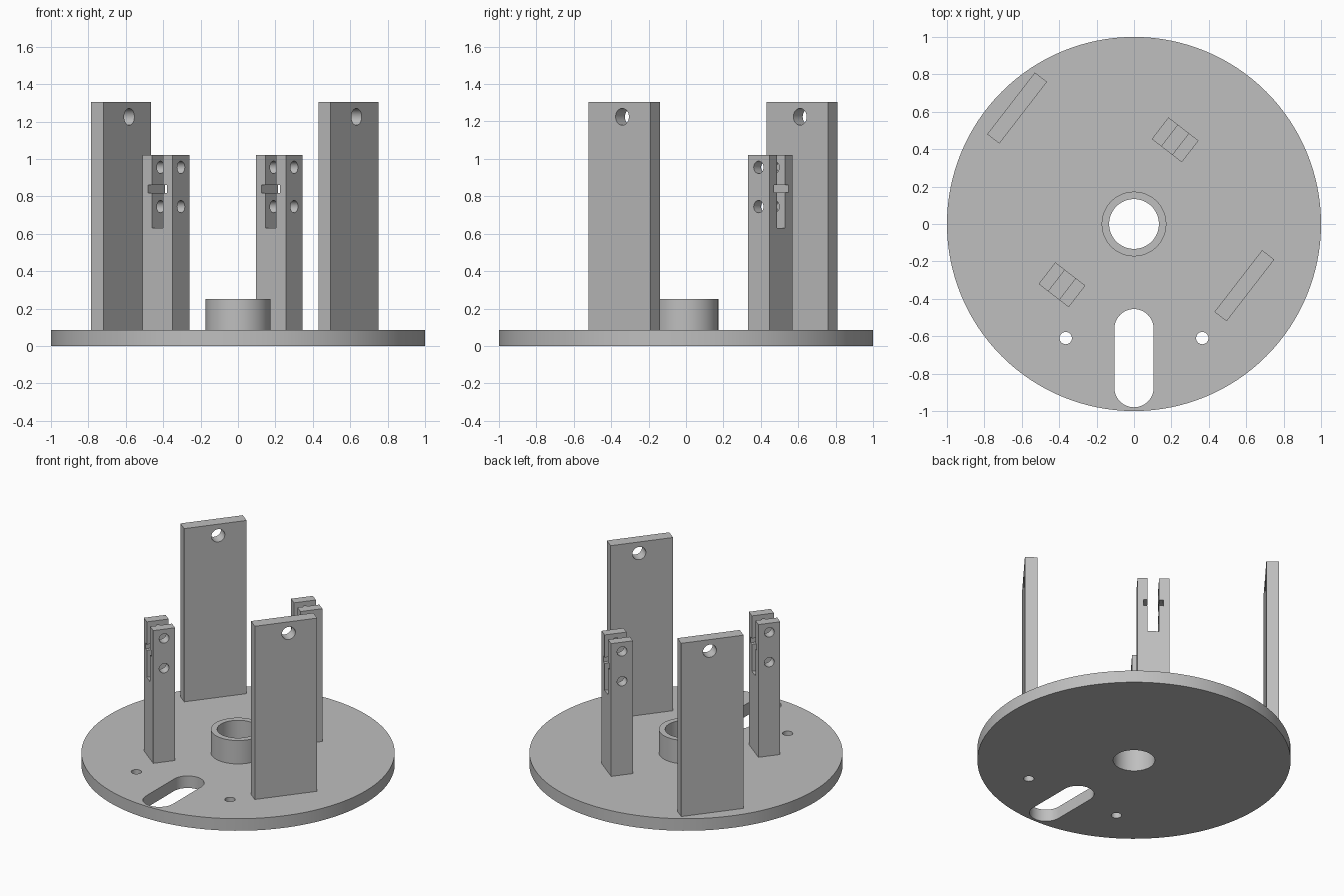
import bpy
import math
from mathutils import Matrix, Vector

if "Cube" in bpy.data.objects:
    bpy.data.objects.remove(bpy.data.objects["Cube"], do_unlink=True)

GREY = (0.52, 0.52, 0.52, 1.0)
grey = bpy.data.materials.new("plain grey")
grey.use_nodes = True
grey.diffuse_color = GREY
grey.node_tree.nodes["Principled BSDF"].inputs["Base Color"].default_value = GREY

BASE_TOP = 0.085
TURN = math.radians(52.3)  # plates and posts share one heading


def finish(obj, name):
    obj.name = name
    obj.data.name = name
    obj.data.materials.clear()
    obj.data.materials.append(grey)
    return obj


def box(name, size, centre):
    bpy.ops.mesh.primitive_cube_add(size=1)
    obj = bpy.context.object
    obj.data.transform(Matrix.Translation(centre) @ Matrix.Diagonal((*size, 1)))
    return finish(obj, name)


def cylinder(name, radius, length, centre, along_y=False, sides=48):
    bpy.ops.mesh.primitive_cylinder_add(vertices=sides, radius=radius, depth=length)
    obj = bpy.context.object
    turn = Matrix.Rotation(math.pi / 2, 4, "X") if along_y else Matrix.Identity(4)
    obj.data.transform(Matrix.Translation(centre) @ turn)
    return finish(obj, name)


def cut(obj, *cutters):
    for cutter in cutters:
        mod = obj.modifiers.new("cut", "BOOLEAN")
        mod.operation = "DIFFERENCE"
        mod.solver = "EXACT"
        mod.object = cutter
        bpy.ops.object.select_all(action="DESELECT")
        obj.select_set(True)
        bpy.context.view_layer.objects.active = obj
        bpy.ops.object.modifier_apply(modifier=mod.name)
        bpy.data.objects.remove(cutter, do_unlink=True)
    bpy.ops.object.shade_smooth_by_angle(angle=math.radians(30))


def place(obj, x, y):
    obj.location = Vector((x, y, 0))
    obj.rotation_euler.z = TURN


# Round base with centre bore, open slot and two bolt holes
base = cylinder("base_disc", 1.0, BASE_TOP, (0, 0, BASE_TOP / 2), sides=128)
cut(base,
    cylinder("bore", 0.133, 1, (0, 0, 0), sides=64),
    box("slot_middle", (0.21, 0.315, 1), (0, -0.7175, 0)),
    cylinder("slot_inner_end", 0.105, 1, (0, -0.56, 0)),
    cylinder("slot_outer_end", 0.105, 1, (0, -0.875, 0)),
    cylinder("bolt_hole", 0.033, 1, (-0.365, -0.61, 0)),
    cylinder("bolt_hole", 0.033, 1, (0.365, -0.61, 0)))

# Hub collar around the bore
hub = cylinder("hub_collar", 0.173, 0.25 - BASE_TOP, (0, 0, (0.25 + BASE_TOP) / 2), sides=64)
cut(hub, cylinder("bore", 0.133, 1, (0, 0, 0), sides=64))


# Tall flat uprights with a hole near the top
def upright(name, x, y):
    height = 1.305 - BASE_TOP
    obj = box(name, (0.417, 0.082, height), (0, 0, BASE_TOP + height / 2))
    cut(obj, cylinder("eye", 0.045, 1, (0.018, 0, 1.225), along_y=True))
    place(obj, x, y)


upright("left_upright", 0.59, -0.33)
upright("right_upright", -0.625, 0.62)


# Forked posts: open top slot, cross notch and two pin holes
def post(name, x, y):
    height = 1.02 - BASE_TOP
    obj = box(name, (0.146, 0.203, height), (0, 0, BASE_TOP + height / 2))
    cut(obj,
        box("fork_gap", (1, 0.073, 0.6), (0, 0, 0.93)),
        box("cross_notch", (1, 0.127, 0.042), (0, 0, 0.84)),
        cylinder("pin_hole", 0.033, 1, (0, 0, 0.955), along_y=True),
        cylinder("pin_hole", 0.033, 1, (0, 0, 0.745), along_y=True))
    place(obj, x, y)


post("back_post", 0.22, 0.45)
post("front_post", -0.385, -0.325)
